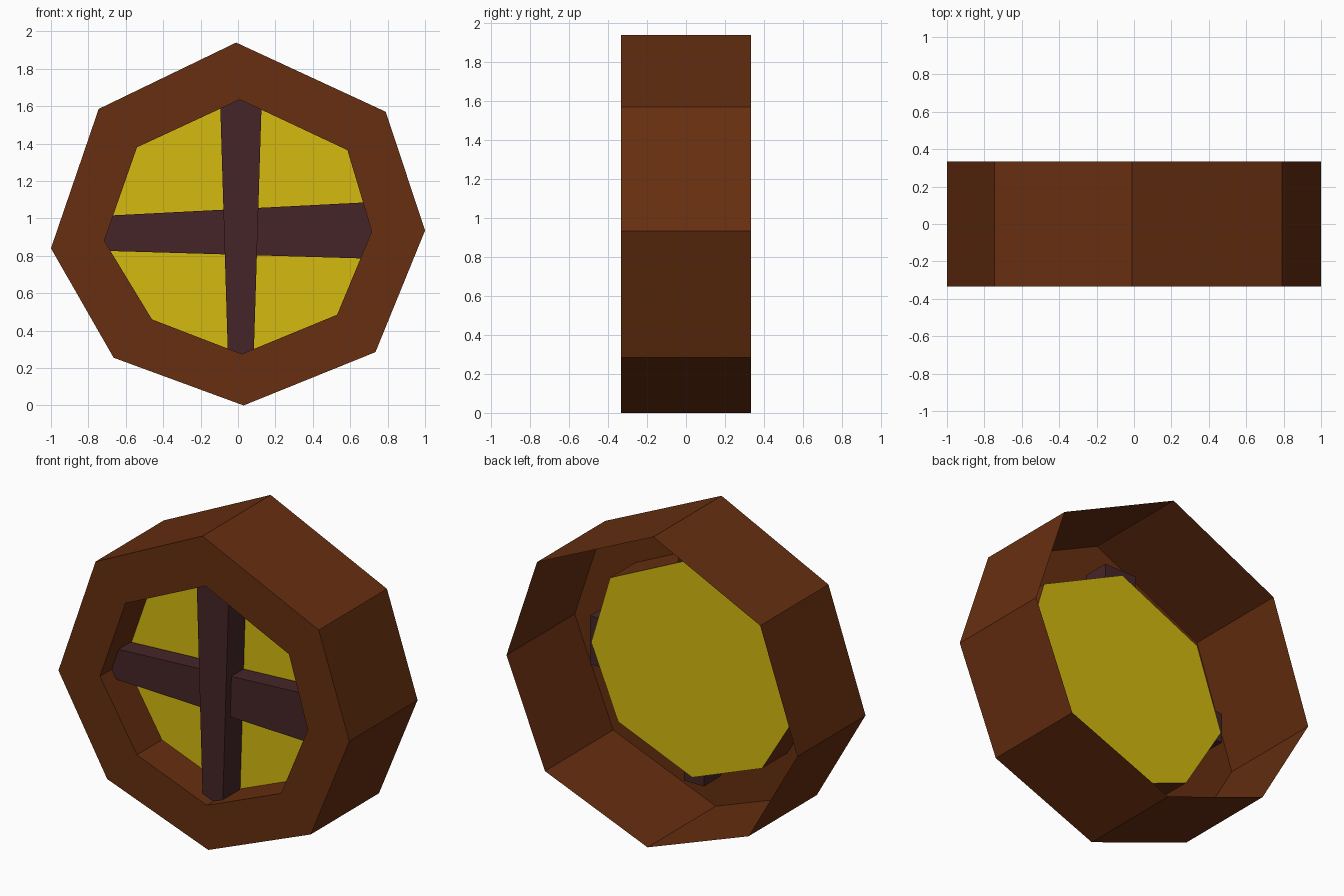
import bpy

if "Cube" in bpy.data.objects:
    bpy.data.objects.remove(bpy.data.objects["Cube"])

# Irregular eight-sided outlines (x, z), clockwise seen from the front
OUTER = [(-0.01, 1.94), (0.79, 1.57), (1.0, 0.935), (0.735, 0.285),
         (0.03, 0.0), (-0.665, 0.255), (-1.0, 0.84), (-0.745, 1.585)]
INNER = [(0.01, 1.635), (0.585, 1.365), (0.715, 0.93), (0.53, 0.485),
         (0.02, 0.275), (-0.46, 0.46), (-0.715, 0.88), (-0.54, 1.38)]
FRONT, BACK, PANE_Y = -0.335, 0.335, -0.09


def material(name, color):
    mat = bpy.data.materials.new(name)
    mat.diffuse_color = (*color, 1.0)
    mat.use_nodes = True
    mat.node_tree.nodes["Principled BSDF"].inputs["Base Color"].default_value = mat.diffuse_color
    return mat


def mesh_object(name, verts, faces, mat):
    mesh = bpy.data.meshes.new(name)
    mesh.from_pydata(verts, [], faces)
    mesh.materials.append(mat)
    mesh.update()
    obj = bpy.data.objects.new(name, mesh)
    bpy.context.collection.objects.link(obj)
    return obj


def loop(points, y):
    return [(x, y, z) for x, z in points]


def bar(name, outline, y0, y1, mat):
    """Extrude a clockwise four-point outline from y0 to y1."""
    faces = [(3, 2, 1, 0), (4, 5, 6, 7)]
    faces += [(i, (i + 1) % 4, (i + 1) % 4 + 4, i + 4) for i in range(4)]
    return mesh_object(name, loop(outline, y0) + loop(outline, y1), faces, mat)


brown = material("brown wood", (0.135, 0.028, 0.0052))
dark = material("dark wood", (0.060, 0.0185, 0.0205))
yellow = material("yellow glass", (0.66, 0.49, 0.0044))

# Frame: outer wall open at the back, front ring, and inner wall to the pane
n = len(OUTER)
verts = loop(OUTER, BACK) + loop(OUTER, FRONT) + loop(INNER, FRONT) + loop(INNER, PANE_Y)
faces = []
for ring in range(3):
    a, b = ring * n, (ring + 1) * n
    for i in range(n):
        j = (i + 1) % n
        faces.append((a + i, b + i, b + j, a + j))
mesh_object("window_frame", verts, faces, brown)

# Flat pane closing the opening
mesh_object("window_pane", loop(INNER, PANE_Y), [tuple(reversed(range(n)))], yellow)

# Tapered crossing bars, ends sunk slightly through the inner wall
bar("vertical_bar", [(-0.097, 1.67), (0.128, 1.67), (0.083, 0.235), (-0.053, 0.235)],
    -0.27, -0.1, dark)
bar("horizontal_bar", [(-0.73, 1.013), (0.73, 1.088), (0.73, 0.784), (-0.73, 0.827)],
    -0.22, -0.1, dark)
